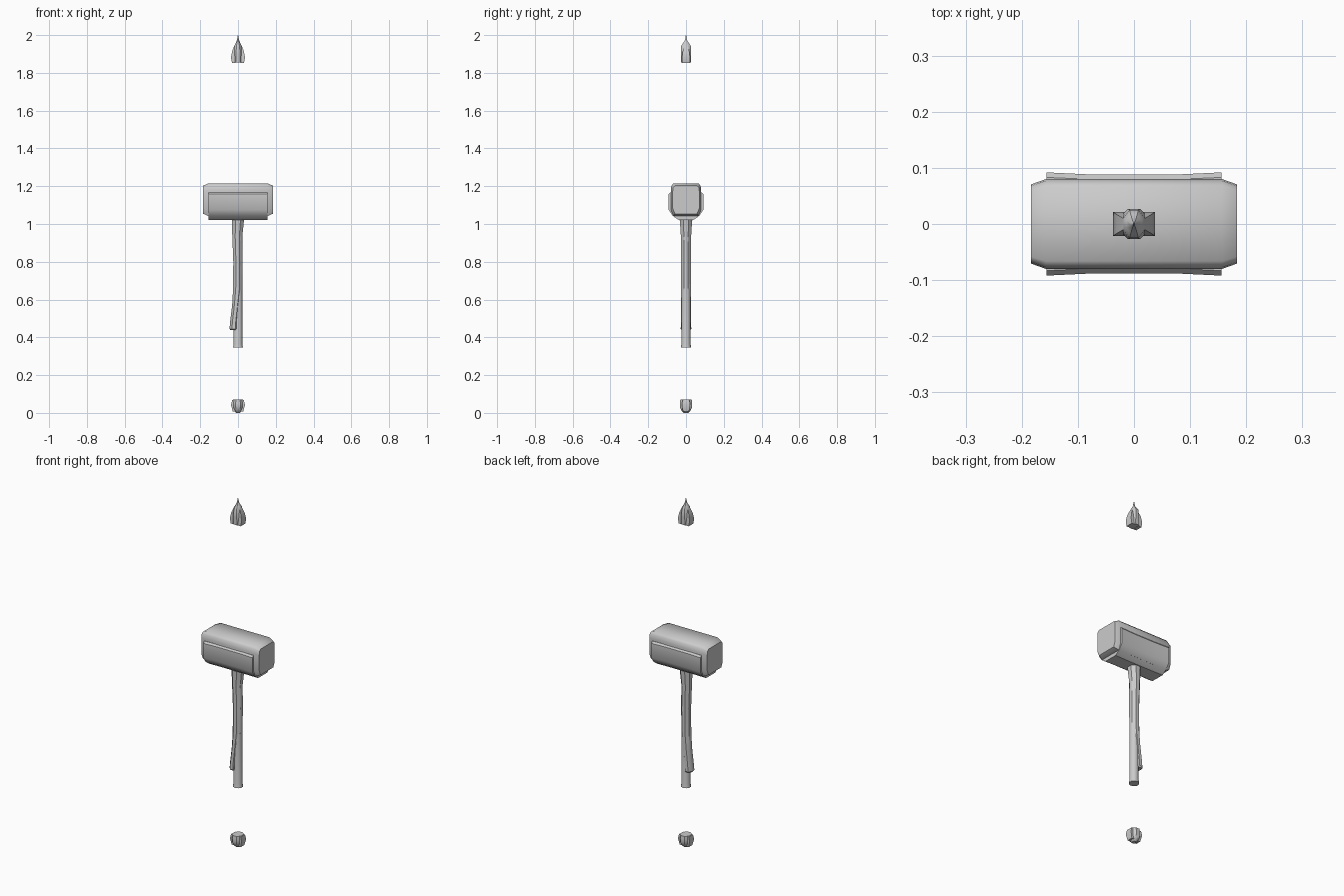
import bpy, math

if "Cube" in bpy.data.objects:
    bpy.data.objects.remove(bpy.data.objects["Cube"])


def mesh_object(name, verts, faces, angle=35):
    me = bpy.data.meshes.new(name)
    me.from_pydata(verts, [], faces)
    ob = bpy.data.objects.new(name, me)
    bpy.context.collection.objects.link(ob)
    bpy.ops.object.select_all(action='DESELECT')
    ob.select_set(True)
    bpy.context.view_layer.objects.active = ob
    bpy.ops.object.mode_set(mode='EDIT')
    bpy.ops.mesh.select_all(action='SELECT')
    bpy.ops.mesh.normals_make_consistent(inside=False)
    bpy.ops.object.mode_set(mode='OBJECT')
    bpy.ops.object.shade_smooth_by_angle(angle=math.radians(angle))
    return ob


def loft(name, rings, angle=35):
    """Skin equal-sized rings of points and cap both ends."""
    n = len(rings[0])
    verts = [p for r in rings for p in r]
    faces = [(k * n + i, k * n + (i + 1) % n, (k + 1) * n + (i + 1) % n, (k + 1) * n + i)
             for k in range(len(rings) - 1) for i in range(n)]
    faces += [tuple(range(n)), tuple(range((len(rings) - 1) * n, len(rings) * n))]
    return mesh_object(name, verts, faces, angle)


def upright(name, stations, sides=8, angle=40):
    """Stack of polygon rings; each station is z, centre x, x radius, y radius."""
    f = 1 / math.cos(math.pi / sides)
    ring = [((i + 0.5) * math.tau / sides) for i in range(sides)]
    return loft(name, [[(cx + rx * f * math.cos(a), ry * f * math.sin(a), z) for a in ring]
                       for z, cx, rx, ry in stations], angle)


def mirrored(half):
    return half + [(-y, z) for y, z in reversed(half)]


def along_x(name, half, stations, zc, angle=35):
    """Sweep a mirrored y-z section along x; each station is x, y scale, z scale."""
    sec = mirrored(half)
    return loft(name, [[(x, y * sy, zc + (z - zc) * sz) for y, z in sec]
                       for x, sy, sz in stations], angle)


# Mallet head, tapered at both striking ends
head = [(0.066, 1.215), (0.077, 1.203), (0.080, 1.18), (0.080, 1.075), (0.066, 1.042)]
along_x("mallet_head", head,
        [(-0.184, 0.88, 0.86), (-0.157, 1, 1), (0.157, 1, 1), (0.184, 0.88, 0.86)], 1.128, 50)

# Shell hugging the sides and underside, slightly waisted
shell = [(0.083, 1.168), (0.092, 1.158), (0.092, 1.075), (0.070, 1.043), (0.040, 1.022)]
along_x("head_shell", shell,
        [(-0.156, 1, 1), (-0.07, 0.955, 1), (0.07, 0.955, 1), (0.156, 1, 1)], 1.1)

# Straight shaft
upright("shaft", [(0.345, 0, 0.026, 0.026), (0.365, 0, 0.023, 0.023), (0.66, 0, 0.023, 0.023),
                  (0.95, 0, 0.023, 0.025), (1.0, 0, 0.028, 0.028), (1.03, 0, 0.034, 0.034)], 10)

# Grip strip that bends away from the shaft
upright("bent_grip", [(0.438, -0.023, 0.017, 0.022), (0.445, -0.023, 0.022, 0.028),
                      (0.48, -0.021, 0.021, 0.027), (0.57, -0.011, 0.020, 0.026),
                      (0.66, -0.002, 0.024, 0.026), (0.80, -0.001, 0.024, 0.026),
                      (0.93, -0.004, 0.026, 0.027), (1.03, 0, 0.033, 0.033)], 8)

# Top spike: core, needle and side cheeks
upright("spike_core", [(1.855, 0, 0.026, 0.026), (1.90, 0, 0.026, 0.027),
                       (1.945, 0, 0.019, 0.025), (1.955, 0, 0.014, 0.017),
                       (1.972, 0, 0.006, 0.006), (2.0, 0, 0.0008, 0.0008)], 8)
for s, side in ((-1, "left"), (1, "right")):
    upright(side + "_spike_cheek", [(1.853, s * 0.023, 0.009, 0.021), (1.882, s * 0.027, 0.010, 0.021),
                                    (1.915, s * 0.021, 0.010, 0.017), (1.945, s * 0.012, 0.007, 0.010)], 4)

# Bottom pommel: faceted knob with side cheeks
upright("pommel", [(0.0, 0, 0.010, 0.012), (0.012, 0, 0.022, 0.024), (0.03, 0, 0.029, 0.033),
                   (0.05, 0, 0.030, 0.033), (0.07, 0, 0.027, 0.030)], 8)
for s, side in ((-1, "left"), (1, "right")):
    upright(side + "_pommel_cheek", [(0.008, s * 0.019, 0.009, 0.016), (0.042, s * 0.027, 0.010, 0.021),
                                     (0.068, s * 0.022, 0.009, 0.019)], 4)
